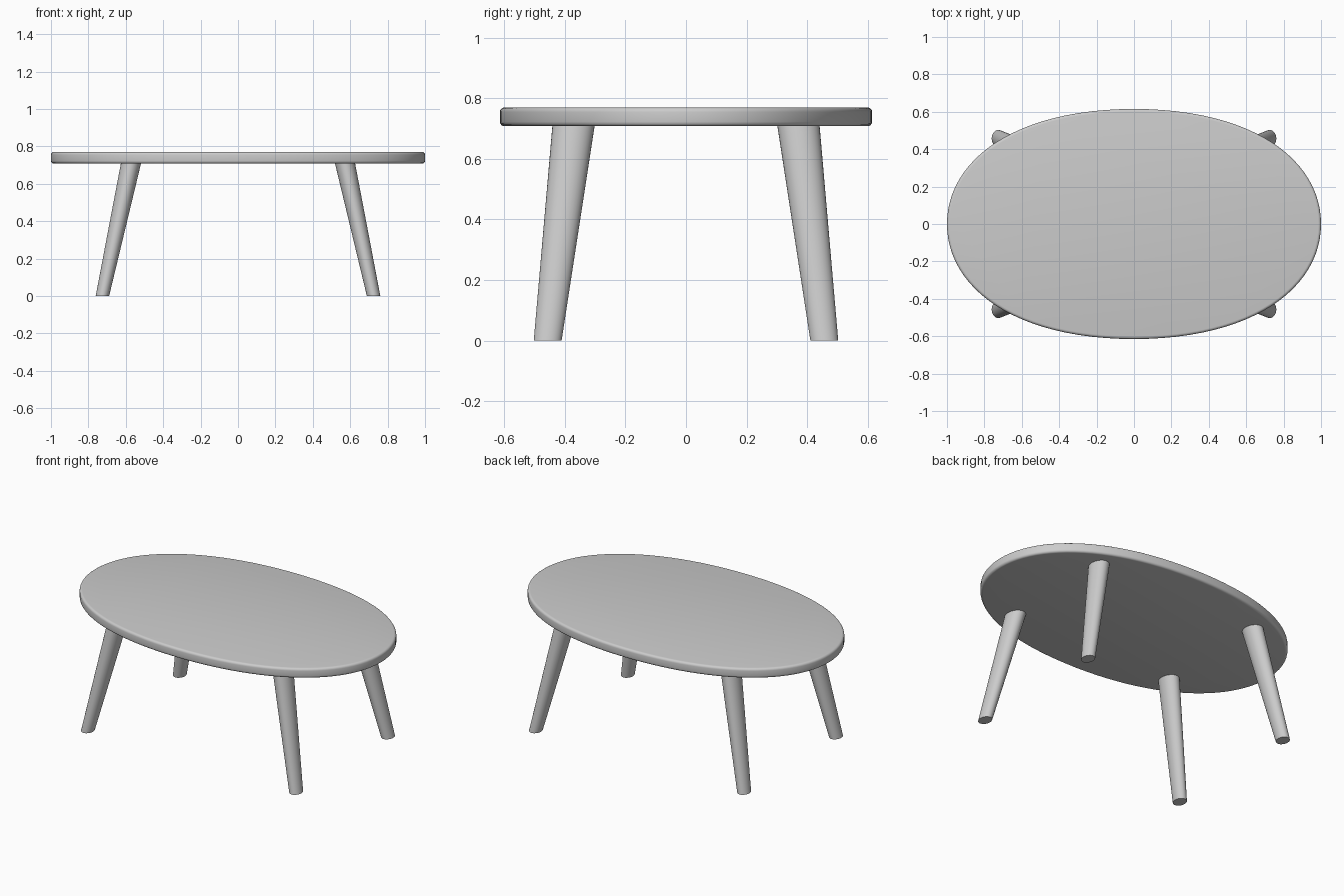
import bpy
import bmesh
import math
from mathutils import Vector
from mathutils.geometry import interpolate_bezier

if "Cube" in bpy.data.objects:
    bpy.data.objects.remove(bpy.data.objects["Cube"])

grey = bpy.data.materials.new("plain grey")
grey.use_nodes = True
grey.diffuse_color = (0.6, 0.6, 0.6, 1)
grey.node_tree.nodes["Principled BSDF"].inputs["Base Color"].default_value = (0.6, 0.6, 0.6, 1)


def finish(name, bm):
    """Turn a bmesh into a smooth-shaded grey object."""
    bmesh.ops.recalc_face_normals(bm, faces=bm.faces)
    mesh = bpy.data.meshes.new(name)
    bm.to_mesh(mesh)
    bm.free()
    mesh.materials.append(grey)
    obj = bpy.data.objects.new(name, mesh)
    bpy.context.collection.objects.link(obj)
    bpy.ops.object.select_all(action="DESELECT")
    obj.select_set(True)
    bpy.context.view_layer.objects.active = obj
    bpy.ops.object.shade_smooth_by_angle(angle=math.radians(40))
    return obj


def bridge(bm, lower, upper):
    for i in range(len(lower)):
        j = (i + 1) % len(lower)
        bm.faces.new((lower[i], lower[j], upper[j], upper[i]))


# Tabletop outline: one curved quarter, mirrored round the oval
LENGTH, WIDTH = 1.0, 0.615
quarter = interpolate_bezier(Vector((LENGTH, 0, 0)), Vector((LENGTH, 0.34, 0)),
                             Vector((0.64, WIDTH, 0)), Vector((0, WIDTH, 0)), 25)
half = quarter + [Vector((-p.x, p.y, 0)) for p in reversed(quarter[:-1])]
outline = half + [Vector((p.x, -p.y, 0)) for p in reversed(half[1:-1])]

# Tabletop slab with rounded upper and lower rims
BOTTOM, TOP, ROUND = 0.708, 0.77, 0.015
rim = []
for centre, start in ((BOTTOM + ROUND, -90), (TOP - ROUND, 0)):
    for step in range(5):
        a = math.radians(start + step * 22.5)
        rim.append((ROUND * (1 - math.cos(a)), centre + ROUND * math.sin(a)))
bm = bmesh.new()
rings = [[bm.verts.new((p.x * (1 - inset / LENGTH), p.y * (1 - inset / WIDTH), z))
          for p in outline] for inset, z in rim]
for lower, upper in zip(rings, rings[1:]):
    bridge(bm, lower, upper)
bm.faces.new(rings[0])
bm.faces.new(rings[-1])
finish("tabletop", bm)


# Splayed, tapered legs with oval sections
def leg(name, sx, sy, sides=32):
    bm = bmesh.new()
    ends = []
    for x, y, z, rx, ry in ((0.725, 0.457, 0, 0.036, 0.046),
                            (0.571, 0.371, 0.715, 0.054, 0.07)):
        ends.append([bm.verts.new((sx * x + rx * math.cos(a), sy * y + ry * math.sin(a), z))
                     for a in (math.tau * i / sides for i in range(sides))])
    bridge(bm, *ends)
    for ring in ends:
        bm.faces.new(ring)
    finish(name, bm)


for side, sx in (("left", 1), ("right", -1)):
    for place, sy in (("front", -1), ("back", 1)):
        leg(f"{place}_{side}_leg", sx, sy)
